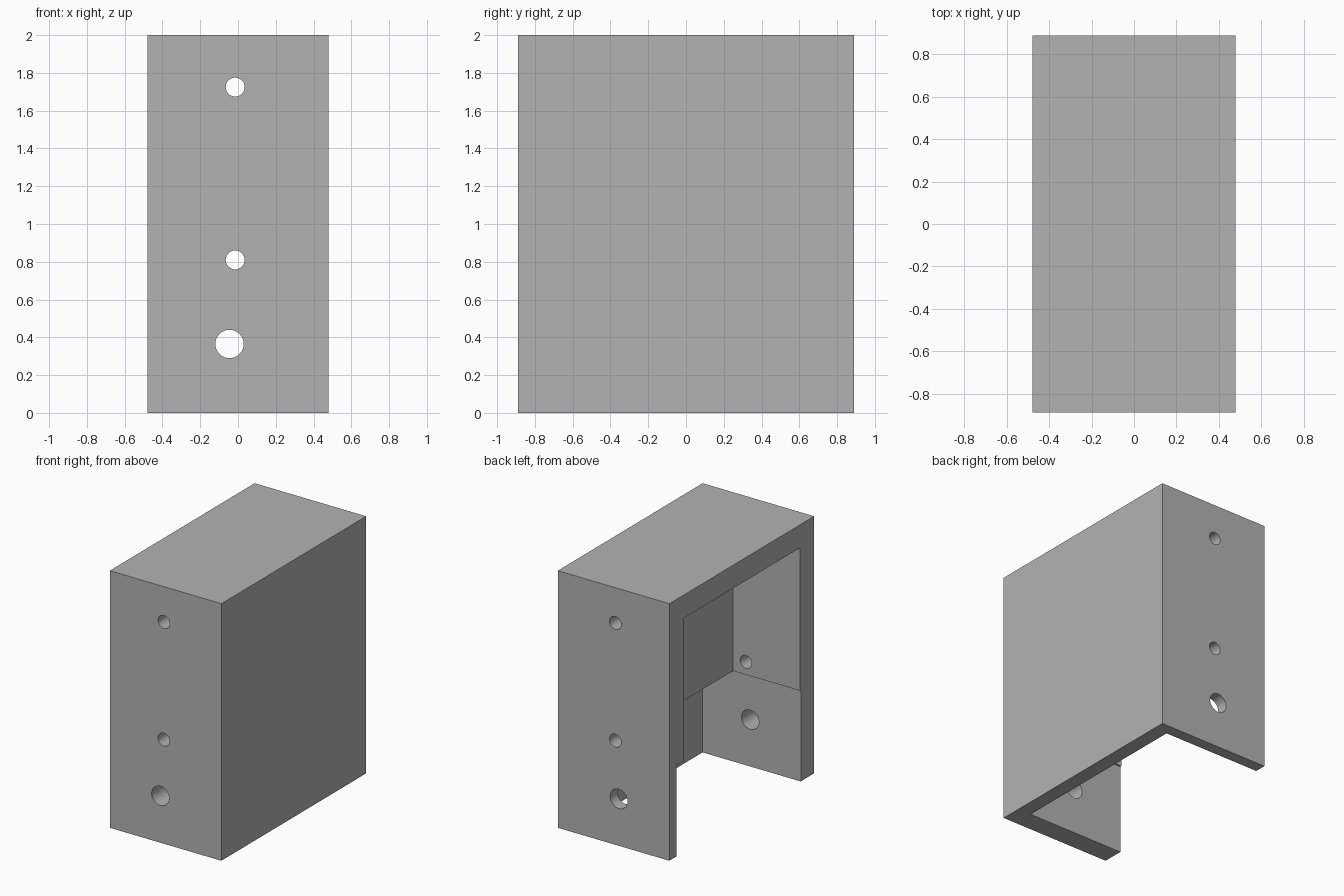
import bpy
import math

# Remove the default cube
cube = bpy.data.objects.get("Cube")
if cube:
    bpy.data.objects.remove(cube, do_unlink=True)

# Single plain material
grey = bpy.data.materials.new("plain grey")
grey.use_nodes = True
colour = (0.45, 0.45, 0.45, 1)
grey.diffuse_color = colour
grey.node_tree.nodes["Principled BSDF"].inputs["Base Color"].default_value = colour

HALF_X, HALF_Y, TOP = 0.48, 0.89, 2.0
STEP_Z = 0.71


def box(name, low, high):
    """Box spanning two opposite corners."""
    bpy.ops.mesh.primitive_cube_add(size=1)
    obj = bpy.context.object
    obj.name = name
    obj.location = [(a + b) / 2 for a, b in zip(low, high)]
    obj.scale = [b - a for a, b in zip(low, high)]
    bpy.ops.object.transform_apply(location=True, rotation=False, scale=True)
    return obj


def drill(name, x, z, radius):
    """Round cutter running front to back."""
    bpy.ops.mesh.primitive_cylinder_add(vertices=48, radius=radius, depth=3,
                                        location=(x, 0, z),
                                        rotation=(math.pi / 2, 0, 0))
    obj = bpy.context.object
    obj.name = name
    return obj


def cut(target, cutter):
    cutter.hide_render = True
    mod = target.modifiers.new(cutter.name, "BOOLEAN")
    mod.operation = "DIFFERENCE"
    mod.solver = "EXACT"
    mod.object = cutter
    bpy.context.view_layer.objects.active = target
    bpy.ops.object.modifier_apply(modifier=mod.name)
    bpy.data.objects.remove(cutter, do_unlink=True)


# Outer block
housing = box("housing", (-HALF_X, -HALF_Y, 0), (HALF_X, HALF_Y, TOP))

# Deep lower cavity, open at the bottom and one side
cut(housing, box("lower_cavity", (-1, -HALF_Y + 0.165, -0.5),
                 (0.365, HALF_Y - 0.09, STEP_Z)))

# Shallower upper cavity, overlapping the lower one
cut(housing, box("upper_cavity", (-1, -HALF_Y + 0.175, 0.5),
                 (0.095, HALF_Y - 0.178, TOP - 0.18)))

# Through holes in the front and back walls
for name, x, z, radius in (("upper_hole", -0.015, 1.725, 0.05),
                           ("middle_hole", -0.015, 0.81, 0.05),
                           ("lower_hole", -0.045, 0.365, 0.075)):
    cut(housing, drill(name, x, z, radius))

# Material and shading
housing.data.materials.clear()
housing.data.materials.append(grey)
bpy.ops.object.select_all(action="DESELECT")
housing.select_set(True)
bpy.context.view_layer.objects.active = housing
bpy.ops.object.shade_smooth_by_angle(angle=math.radians(30))
